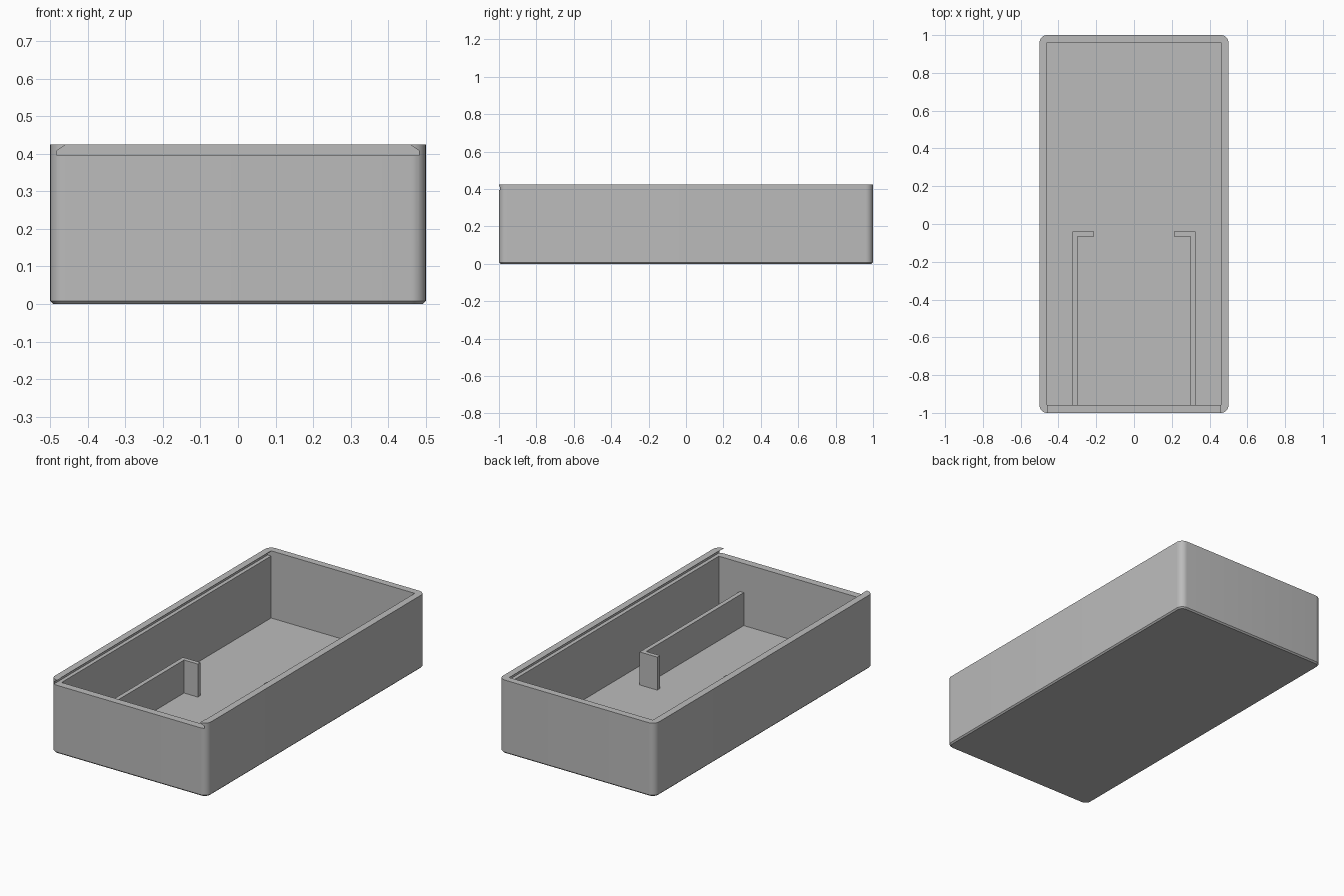
import bpy, bmesh
from mathutils import Matrix

if "Cube" in bpy.data.objects:
    bpy.data.objects.remove(bpy.data.objects["Cube"], do_unlink=True)

HEIGHT, FLOOR, LEDGE = 0.425, 0.036, 0.395

grey = bpy.data.materials.new("plain grey")
grey.use_nodes = True
colour = (0.5, 0.5, 0.5, 1)
grey.diffuse_color = colour
grey.node_tree.nodes["Principled BSDF"].inputs["Base Color"].default_value = colour


def add_object(name, bm):
    bmesh.ops.recalc_face_normals(bm, faces=bm.faces)
    mesh = bpy.data.meshes.new(name)
    bm.to_mesh(mesh)
    bm.free()
    mesh.materials.append(grey)
    obj = bpy.data.objects.new(name, mesh)
    bpy.context.collection.objects.link(obj)
    return obj


def box_mesh(low, high):
    bm = bmesh.new()
    size = [b - a for a, b in zip(low, high)]
    middle = [(a + b) / 2 for a, b in zip(low, high)]
    bmesh.ops.create_cube(bm, size=1, matrix=Matrix.Translation(middle) @ Matrix.Diagonal((*size, 1)))
    return bm


def prism(name, outline, direction):
    """Extrude a flat outline along a direction."""
    bm = bmesh.new()
    face = bm.faces.new([bm.verts.new(p) for p in outline])
    moved = bmesh.ops.extrude_face_region(bm, geom=[face], use_keep_orig=True)
    bmesh.ops.translate(bm, vec=direction, verts=[v for v in moved["geom"] if isinstance(v, bmesh.types.BMVert)])
    return add_object(name, bm)


def cut(target, cutter):
    cutter.hide_render = True
    mod = target.modifiers.new("cut", "BOOLEAN")
    mod.operation, mod.solver, mod.object = "DIFFERENCE", "EXACT", cutter
    bpy.context.view_layer.objects.active = target
    bpy.ops.object.modifier_apply(modifier=mod.name)
    bpy.data.objects.remove(cutter, do_unlink=True)


# Tray body: rounded upright corners, chamfered bottom edge
bm = box_mesh((-0.5, -1, 0), (0.5, 1, HEIGHT))
upright = [e for e in bm.edges if abs(e.verts[0].co.z - e.verts[1].co.z) > 0.1]
bmesh.ops.bevel(bm, geom=upright, offset=0.04, segments=8, profile=0.5, affect="EDGES")
bottom = [e for e in bm.edges if all(v.co.z < 0.001 for v in e.verts)]
bmesh.ops.bevel(bm, geom=bottom, offset=0.008, segments=1, affect="EDGES")
tray = add_object("tray", bm)

# Storage cavity
cut(tray, add_object("cavity_cutter", box_mesh((-0.46, -0.957, FLOOR), (0.46, 0.96, 0.6))))

# Sliding lid channel: undercut on both sides, open at the front
half = [(0.482, LEDGE), (0.482, 0.408), (0.457, HEIGHT), (0.457, 0.5)]
profile = half + [(-x, z) for x, z in reversed(half)]
cut(tray, prism("lid_channel_cutter", [(x, -1.1, z) for x, z in profile], (0, 2.06, 0)))

bpy.ops.object.select_all(action="DESELECT")
tray.select_set(True)
bpy.context.view_layer.objects.active = tray
bpy.ops.object.shade_smooth_by_angle(angle=0.5)

# Hooked divider walls
hook = [(0.325, -0.96), (0.325, -0.04), (0.212, -0.04), (0.212, -0.065), (0.3, -0.065), (0.3, -0.96)]
for name, side in (("left_divider", 1), ("right_divider", -1)):
    prism(name, [(side * x, y, FLOOR - 0.004) for x, y in hook], (0, 0, 0.195))
